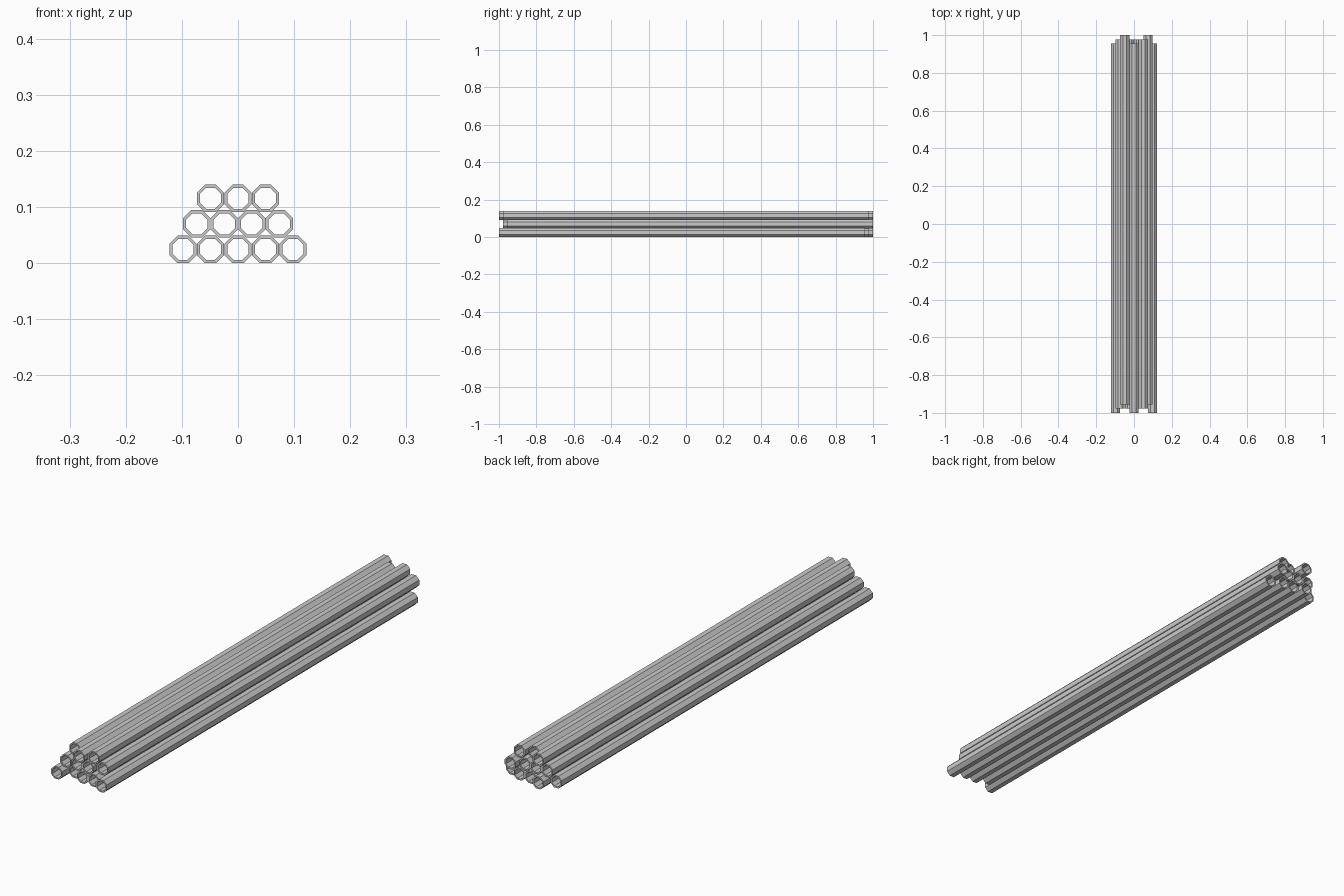
import bpy, bmesh
from math import cos, sin, pi

if "Cube" in bpy.data.objects:
    bpy.data.objects.remove(bpy.data.objects["Cube"])

SIDES = 8
APOTHEM = 0.0243      # half width across flats
WALL = 0.0055
LENGTH = 1.956
SPACING = 0.049
ROW_RISE = 0.0455
SLIDE = 0.022         # how far loose pipes stick out lengthwise


def pipe(name, x, z, shift):
    """Open octagonal tube lying along y, flat side down."""
    bm = bmesh.new()
    rings = []
    for y, r in ((-1, APOTHEM), (1, APOTHEM), (1, APOTHEM - WALL), (-1, APOTHEM - WALL)):
        rad = r / cos(pi / SIDES)
        ring = []
        for i in range(SIDES):
            a = 2 * pi * (i + 0.5) / SIDES
            ring.append(bm.verts.new((rad * cos(a), y * LENGTH / 2, rad * sin(a))))
        rings.append(ring)
    # outer wall, back rim, inner wall, front rim
    for k in range(4):
        a, b = rings[k], rings[(k + 1) % 4]
        for i in range(SIDES):
            j = (i + 1) % SIDES
            bm.faces.new((a[i], b[i], b[j], a[j]))
    bmesh.ops.recalc_face_normals(bm, faces=bm.faces)
    mesh = bpy.data.meshes.new(name)
    bm.to_mesh(mesh)
    bm.free()
    obj = bpy.data.objects.new(name, mesh)
    obj.location = (x, shift * SLIDE, z)
    bpy.context.collection.objects.link(obj)


# Stacked rows, bottom to top; each value is the pipe's lengthwise slide
rows = (
    ("bottom_pipe", (-1, 1, 0, 0, -1)),
    ("middle_pipe", (0, 0, 0, 1)),
    ("top_pipe", (1, -1, 0)),
)
for r, (name, slides) in enumerate(rows):
    for i, s in enumerate(slides):
        x = (i - (len(slides) - 1) / 2) * SPACING
        pipe(f"{name}_{i + 1}", x, APOTHEM + r * ROW_RISE, s)
